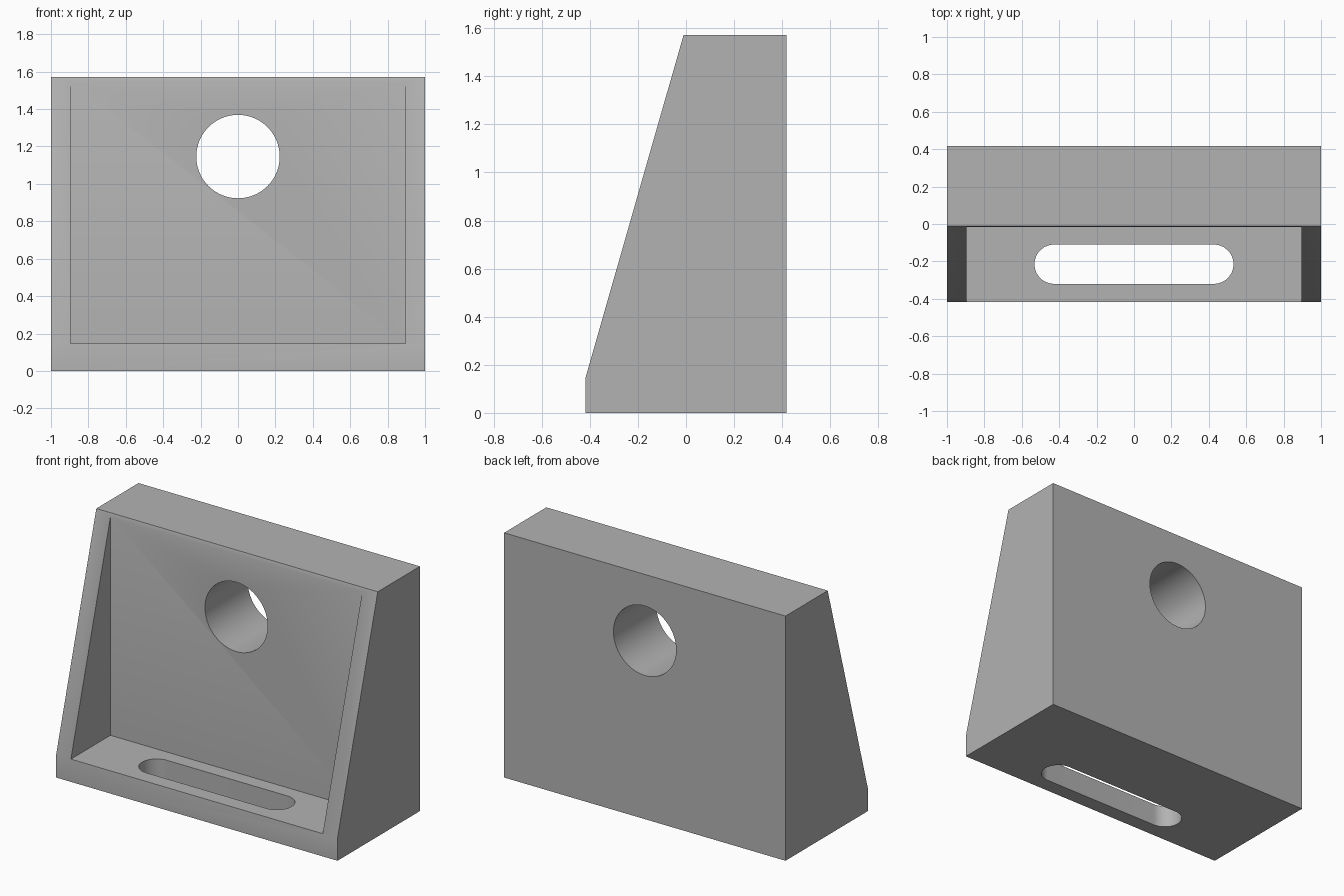
import bpy, bmesh, math
from mathutils import Vector

cube = bpy.data.objects.get("Cube")
if cube:
    bpy.data.objects.remove(cube, do_unlink=True)

HEIGHT, HALF_DEPTH = 1.572, 0.418
FLOOR_Z, WALL_Y = 0.146, -0.017
INNER_X = 0.895

grey = bpy.data.materials.new("plain_grey")
grey.use_nodes = True
colour = (0.45, 0.45, 0.45, 1)
grey.diffuse_color = colour
grey.node_tree.nodes["Principled BSDF"].inputs["Base Color"].default_value = colour


def prism(name, points, sweep):
    """Extrude a closed flat outline along the sweep vector."""
    bm = bmesh.new()
    face = bm.faces.new([bm.verts.new(p) for p in points])
    top = bmesh.ops.extrude_face_region(bm, geom=[face])["geom"]
    moved = [v for v in top if isinstance(v, bmesh.types.BMVert)]
    bmesh.ops.translate(bm, verts=moved, vec=Vector(sweep))
    bmesh.ops.recalc_face_normals(bm, faces=bm.faces)
    mesh = bpy.data.meshes.new(name)
    bm.to_mesh(mesh)
    bm.free()
    mesh.materials.append(grey)
    obj = bpy.data.objects.new(name, mesh)
    bpy.context.collection.objects.link(obj)
    return obj


def arc(radius, start, end, steps):
    angles = [start + (end - start) * i / steps for i in range(steps + 1)]
    return [(radius * math.cos(a), radius * math.sin(a)) for a in angles]


# Bracket body: side profile swept across the width
profile = [(-HALF_DEPTH, 0), (HALF_DEPTH, 0), (HALF_DEPTH, HEIGHT),
           (-0.01, HEIGHT), (-HALF_DEPTH, FLOOR_Z)]
bracket = prism("angle_bracket", [(-1, y, z) for y, z in profile], (2, 0, 0))

# Pocket between the two side gussets
pocket = prism("pocket_cutter",
               [(-INNER_X, -1, FLOOR_Z), (INNER_X, -1, FLOOR_Z),
                (INNER_X, WALL_Y, FLOOR_Z), (-INNER_X, WALL_Y, FLOOR_Z)], (0, 0, 2))

# Round hole through the upright wall
circle = arc(0.223, 0, math.tau, 64)[:-1]
hole = prism("hole_cutter", [(x, -1, z + 1.146) for x, z in circle], (0, 2, 0))

# Rounded slot through the base
slot_r, slot_x, slot_y = 0.105, 0.427, -0.215
right_end = arc(slot_r, -math.pi / 2, math.pi / 2, 24)
outline = [(x + slot_x, y) for x, y in right_end]
outline += [(-x, -y) for x, y in outline]
slot = prism("slot_cutter", [(x, y + slot_y, -0.5) for x, y in outline], (0, 0, 1))

# Cut the openings, then shade with sharp edges kept
bpy.ops.object.select_all(action="DESELECT")
bpy.context.view_layer.objects.active = bracket
bracket.select_set(True)
for cutter in (pocket, hole, slot):
    cut = bracket.modifiers.new(cutter.name, "BOOLEAN")
    cut.operation, cut.solver, cut.object = "DIFFERENCE", "EXACT", cutter
    bpy.ops.object.modifier_apply(modifier=cut.name)
    bpy.data.objects.remove(cutter, do_unlink=True)
bpy.ops.object.shade_smooth_by_angle(angle=math.radians(30))
